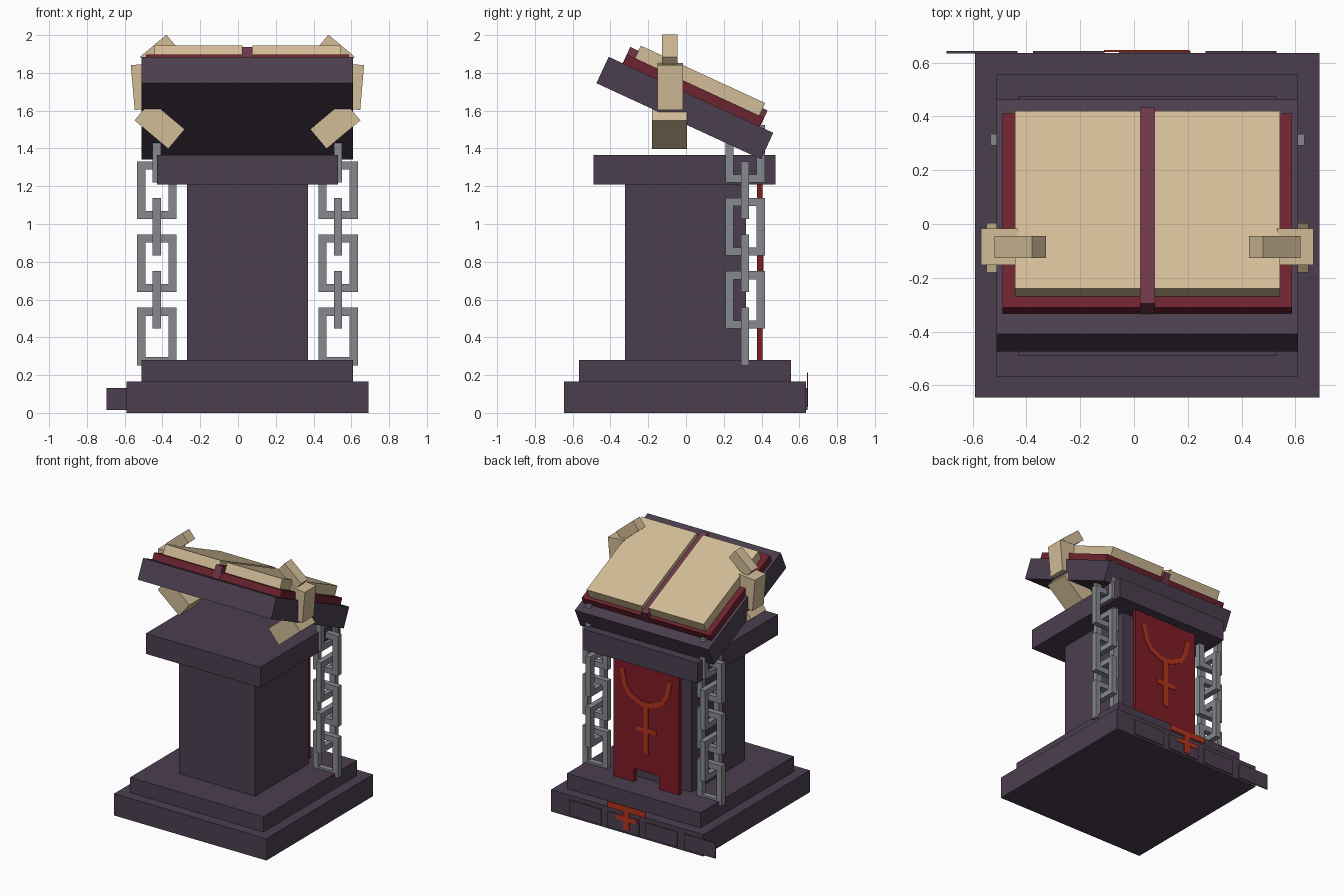
import bpy
import bmesh
from math import radians, atan2
from mathutils import Matrix, Vector

if "Cube" in bpy.data.objects:
    bpy.data.objects.remove(bpy.data.objects["Cube"], do_unlink=True)

MID = 0.05  # the stand's mirror plane in x


def material(name, *rgb):
    lin = [((c / 255 + 0.055) / 1.055) ** 2.4 for c in rgb] + [1]
    m = bpy.data.materials.new(name)
    m.use_nodes = True
    m.diffuse_color = lin
    bsdf = next(n for n in m.node_tree.nodes if n.type == 'BSDF_PRINCIPLED')
    bsdf.inputs["Base Color"].default_value = lin
    return m


STONE = material("dark_purple_stone", 75, 62, 79)
PAPER = material("parchment_bone", 210, 188, 151)
COVER = material("dark_red_leather", 108, 35, 46)
SPINE = material("plum_leather", 110, 55, 71)
CLOTH = material("red_cloth", 126, 28, 37)
RUNE = material("orange_paint", 178, 52, 27)
IRON = material("grey_iron", 134, 137, 144)


def block(center, size, axis='X', angle=0):
    """A box matrix turned about one axis."""
    return (Matrix.Translation(center) @ Matrix.Rotation(angle, 4, axis)
            @ Matrix.Diagonal((*size, 1)))


def span(x, y, z):
    """A box matrix from its low and high limits."""
    lims = (x, y, z)
    return block([(a + b) / 2 for a, b in lims], [b - a for a, b in lims])


def part(name, mat, blocks, frame=Matrix()):
    bm = bmesh.new()
    for b in blocks:
        bmesh.ops.create_cube(bm, size=1, matrix=frame @ b)
    me = bpy.data.meshes.new(name)
    bm.to_mesh(me)
    bm.free()
    me.materials.append(mat)
    ob = bpy.data.objects.new(name, me)
    bpy.context.collection.objects.link(ob)
    return ob


def stroke(points, width, y, thick):
    """Flat painted stroke through x, z points."""
    out = []
    for (x0, z0), (x1, z1) in zip(points, points[1:]):
        d = Vector((x1 - x0, z1 - z0))
        out.append(block(((x0 + x1) / 2, y, (z0 + z1) / 2),
                         (d.length + width * 0.5, thick, width), 'Y', -atan2(d.y, d.x)))
    return out


# Stepped stone stand
part("base", STONE, [span((-.59, .69), (-.645, .635), (0, .165))])
part("step", STONE, [span((-.51, .61), (-.566, .556), (.165, .28))])
part("column", STONE, [span((-.27, .37), (-.322, .317), (.28, 1.21))])
part("capital", STONE, [span((-.43, .53), (-.49, .475), (1.21, 1.365))])

# Sloping desk and open book, built flat then tilted about the desk centre
tilt = Matrix.Translation((MID, -.006, 1.614)) @ Matrix.Rotation(radians(-24.8), 4, 'X')
TOP = .077
part("desk", STONE, [span((-.56, .56), (-.48, .48), (-TOP, TOP))], tilt)
part("book_cover", COVER, [span((-.538, .538), (-.395, .4), (TOP, TOP + .052))], tilt)
part("book_spine", SPINE, [span((-.028, .028), (-.398, .403), (TOP, TOP + .095))], tilt)
part("pages", PAPER, [span(x, (-.35, .375), (TOP + .052, TOP + .125))
                      for x in ((-.492, -.026), (.026, .492))], tilt)

# Claws gripping the desk: lower, middle and tip segments, mirrored
for side, label in ((1, "left"), (-1, "right")):
    def claw(x, y, z, w, d, h, deg):
        return block((MID + side * x, y, z), (w, d, h), 'Y', side * radians(deg))
    part(label + "_claw", PAPER, [
        claw(.465, -.088, 1.525, .234, .185, .135, -40),
        claw(.54, -.084, 1.728, .135, .135, .238, 5),
        claw(.473, -.086, 1.913, .182, .082, .08, 40),
    ])


# Chains of alternating square links
def link(x, z, turned):
    w, h, t = .208, .305, .043
    bars = [block((0, 0, s * (h - t) / 2), (w, t, t)) for s in (-1, 1)]
    bars += [block((s * (w - t) / 2, 0, 0), (t, t, h - 2 * t)) for s in (-1, 1)]
    place = (Matrix.Translation((x, .313, z))
             @ Matrix.Rotation(radians(90 * turned), 4, 'Z'))
    return [place @ b for b in bars]


for side, label in ((1, "left"), (-1, "right")):
    bars = []
    for i in range(6):
        bars += link(MID + side * .48, 1.372 - i * .1935, i % 2 == 0)
    part(label + "_chain", IRON, bars)

# Hanging banner with a notch at the hem
part("banner", CLOTH, [
    span((-.225, .325), (.375, .405), (.38, 1.21)),
    span((-.225, -.055), (.375, .405), (.28, .38)),
    span((.155, .325), (.375, .405), (.28, .38)),
])

# Painted horned mark on the banner
horns = [(-.2, 1.11), (-.175, 1.0), (-.135, .94), (-.04, .895),
         (.04, .895), (.135, .94), (.175, 1.0), (.2, 1.11)]
horns = [(MID + x, z) for x, z in horns]
part("banner_mark", RUNE,
     stroke(horns, .036, .407, .008)
     + stroke([(MID, .9), (MID, .53)], .04, .407, .0075)
     + stroke([(MID - .075, .7), (MID + .075, .7)], .036, .407, .007))

# Thin plates along the back of the base
part("base_plates", STONE, [span((x, x + .265), (.634, .643), (.015, .132))
                            for x in (-.697, -.375, -.055, .265)])

# Painted mark over one plate
part("base_mark", RUNE,
     stroke([(-.1, .19), (.195, .19)], .045, .6435, .007)
     + stroke([(MID, .19), (MID, .045)], .05, .6435, .0065)
     + stroke([(-.03, .115), (.13, .115)], .036, .6435, .006))
